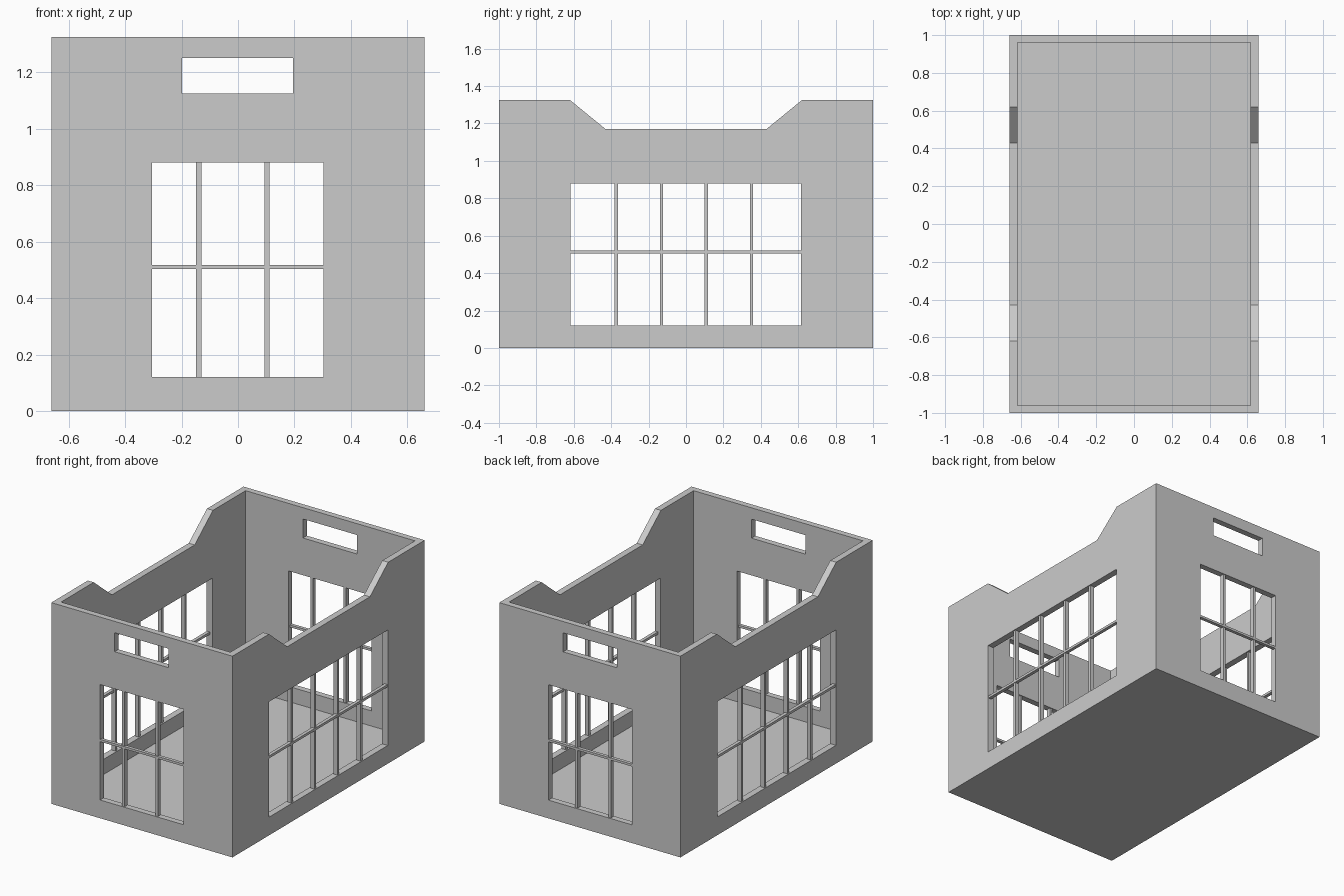
import bpy, bmesh

if "Cube" in bpy.data.objects:
    bpy.data.objects.remove(bpy.data.objects["Cube"])

W, L, H = 0.66, 1.0, 1.325        # half width, half length, height
T_SIDE, T_END, FLOOR = 0.043, 0.04, 0.02
Z0, Z1 = 0.12, 0.88               # window sill and head


def box(name, x, y, z):
    """Box spanning the given (min, max) ranges."""
    bm = bmesh.new()
    bmesh.ops.create_cube(bm, size=1)
    for v in bm.verts:
        v.co = [r[0] if c < 0 else r[1] for c, r in zip(v.co, (x, y, z))]
    return add(name, bm)


def add(name, bm):
    bmesh.ops.recalc_face_normals(bm, faces=bm.faces)
    me = bpy.data.meshes.new(name)
    bm.to_mesh(me)
    bm.free()
    ob = bpy.data.objects.new(name, me)
    bpy.context.collection.objects.link(ob)
    return ob


def cut(target, cutter):
    """Subtract the cutter, apply the result and remove the cutter."""
    cutter.hide_render = True
    mod = target.modifiers.new("cut", 'BOOLEAN')
    mod.operation, mod.solver, mod.object = 'DIFFERENCE', 'EXACT', cutter
    bpy.context.view_layer.objects.active = target
    bpy.ops.object.modifier_apply(modifier=mod.name)
    bpy.data.objects.remove(cutter, do_unlink=True)


# Crate body: side silhouette with lowered rim, extruded across the width
half = [(L, 0), (L, H), (0.62, H), (0.43, 1.17)]
outline = half + [(-y, z) for y, z in reversed(half)]
bm = bmesh.new()
face = bm.faces.new([bm.verts.new((-W, y, z)) for y, z in outline])
ext = bmesh.ops.extrude_face_region(bm, geom=[face])
bmesh.ops.translate(bm, vec=(2 * W, 0, 0),
                    verts=[g for g in ext["geom"] if isinstance(g, bmesh.types.BMVert)])
body = add("crate_body", bm)

# Inside space, window openings and hand holes
XI, YI = W - T_SIDE, L - T_END
cut(body, box("cavity", (-XI, XI), (-YI, YI), (FLOOR, 2)))
cut(body, box("end_windows", (-0.305, 0.302), (-2, 2), (Z0, Z1)))
cut(body, box("side_windows", (-2, 2), (-0.618, 0.616), (Z0, Z1)))
cut(body, box("hand_holes", (-0.199, 0.195), (-2, 2), (1.125, 1.25)))


def depth(s, outer, a, b):
    """Range from a to b behind the outer surface on side s."""
    return sorted((s * (outer - a), s * (outer - b)))


# Window bars on both ends and both sides
for s, end, side in ((-1, "front", "left"), (1, "back", "right")):
    for i, x in enumerate((-0.139, 0.103)):
        box(f"{end}_upright_bar_{i + 1}", (x - 0.009, x + 0.009),
            depth(s, L, 0.006, 0.034), (Z0, Z1))
    box(f"{end}_cross_bar", (-0.305, 0.302), depth(s, L, 0.002, 0.024), (0.503, 0.518))
    for i, y in enumerate((-0.372, -0.131, 0.109, 0.35)):
        box(f"{side}_upright_bar_{i + 1}", depth(s, W, 0.006, 0.034),
            (y - 0.009, y + 0.009), (Z0, Z1))
    box(f"{side}_cross_bar", depth(s, W, 0.002, 0.024), (-0.618, 0.616), (0.505, 0.521))
